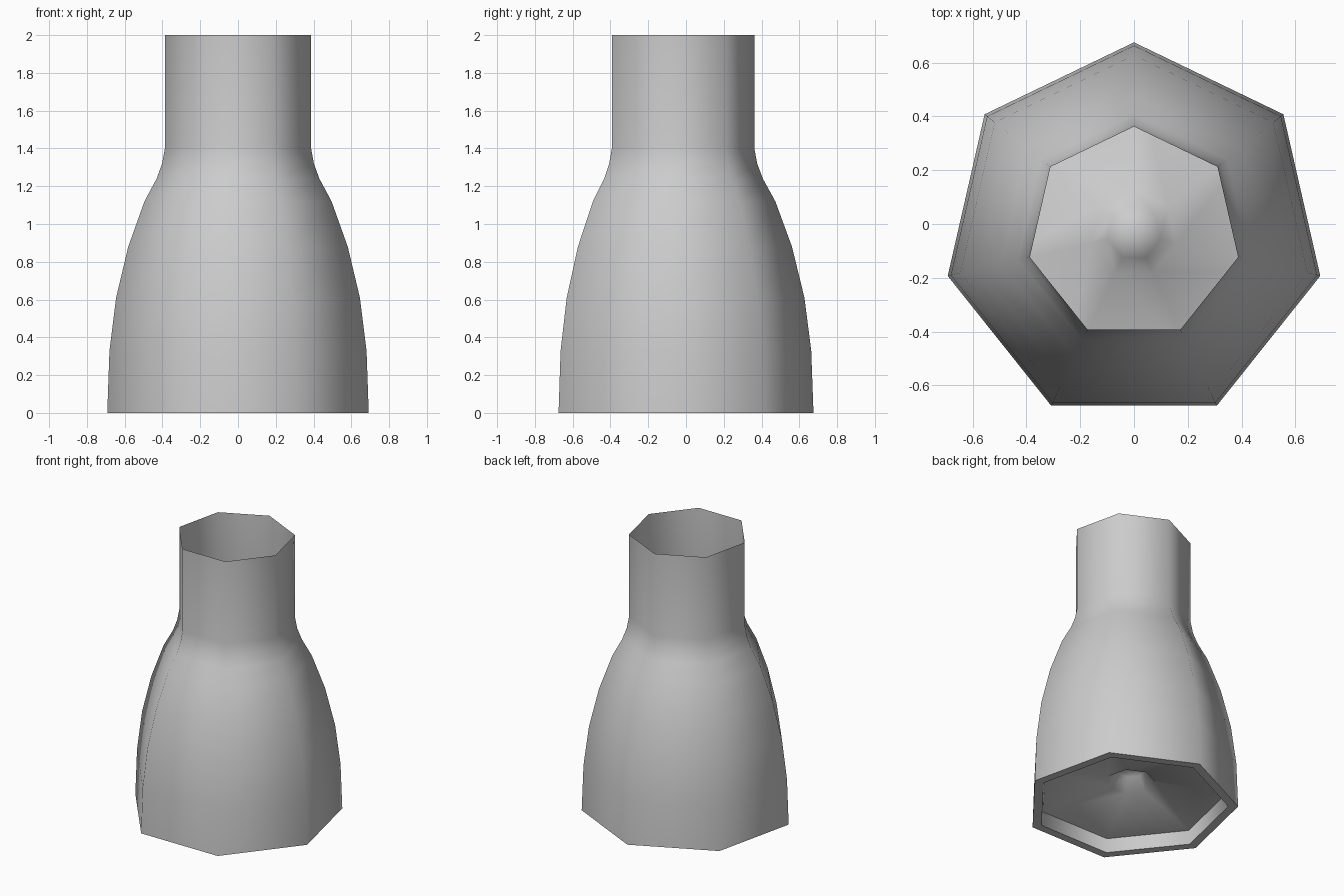
import bpy, bmesh, math

if "Cube" in bpy.data.objects:
    bpy.data.objects.remove(bpy.data.objects["Cube"])

SIDES = 7
CENTRE_Y = -0.035  # centres the odd-sided footprint on y = 0


def lathe(name, profile, smooth_angle):
    """Spin (radius, z) points into a seven-sided shell; radius 0 makes a pole."""
    bm = bmesh.new()
    rings = []
    for r, z in profile:
        if r == 0:
            rings.append([bm.verts.new((0, CENTRE_Y, z))] * SIDES)
            continue
        angles = [math.pi / 2 + 2 * math.pi * i / SIDES for i in range(SIDES)]
        rings.append([bm.verts.new((r * math.cos(a), CENTRE_Y + r * math.sin(a), z))
                      for a in angles])
    for low, high in zip(rings, rings[1:]):
        for i in range(SIDES):
            j = (i + 1) % SIDES
            bm.faces.new(dict.fromkeys((low[i], low[j], high[j], high[i])))
    mesh = bpy.data.meshes.new(name)
    bm.to_mesh(mesh)
    bm.free()
    obj = bpy.data.objects.new(name, mesh)
    bpy.context.collection.objects.link(obj)
    bpy.ops.object.select_all(action='DESELECT')
    obj.select_set(True)
    bpy.context.view_layer.objects.active = obj
    bpy.ops.object.shade_smooth_by_angle(angle=math.radians(smooth_angle))
    return obj


# Bottle: domed punt, sloping floor, recessed foot rim, bulging body, open neck
lathe("bottle", [
    (0, 0.29), (0.10, 0.27), (0.16, 0.18),
    (0.635, 0.10), (0.645, 0.0),
    (0.71, 0.0), (0.698, 0.33), (0.662, 0.61), (0.596, 0.88), (0.508, 1.12),
    (0.442, 1.24), (0.412, 1.32), (0.397, 1.40), (0.397, 2.0),
], 60)
